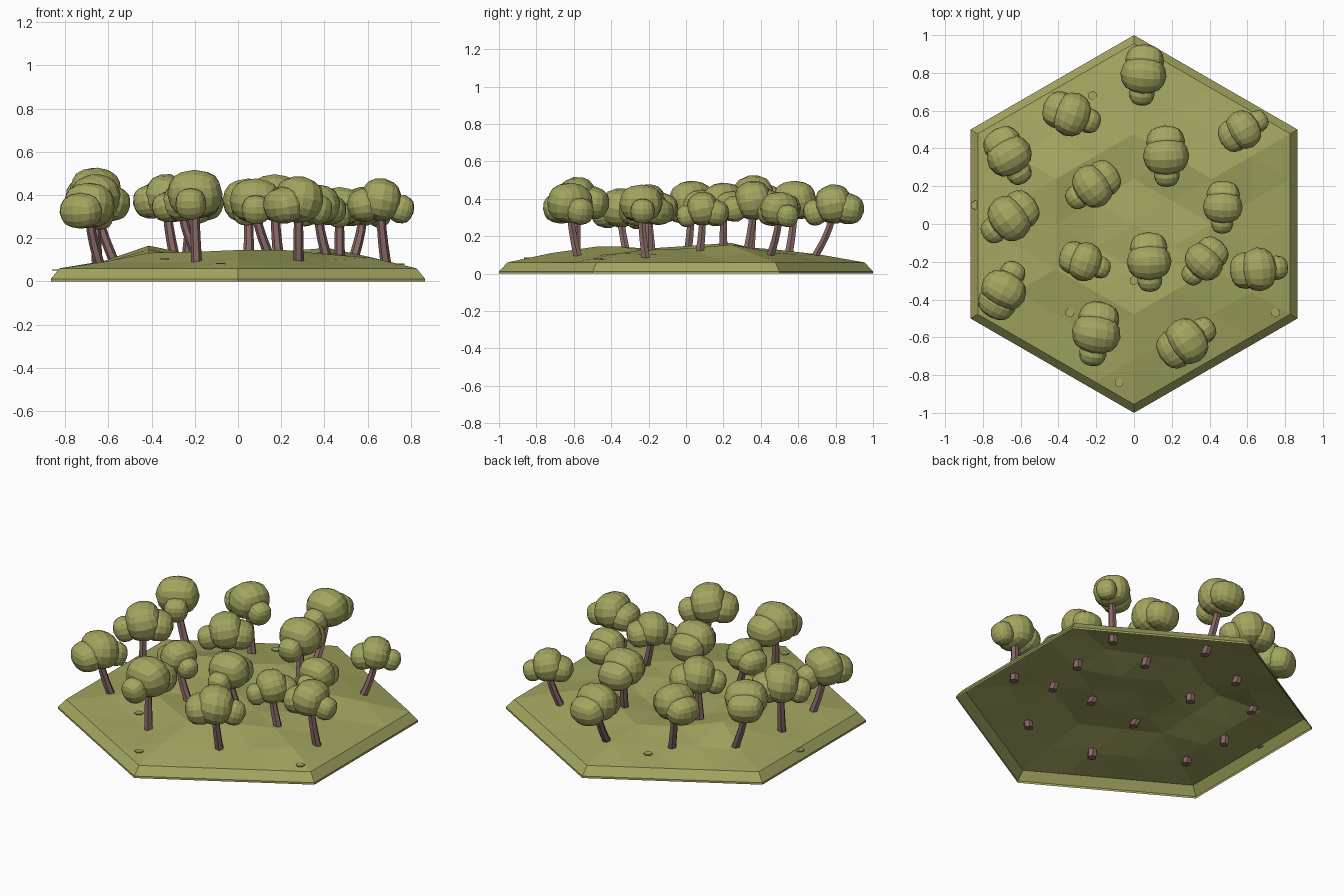
import bpy, bmesh, math, random
from mathutils import Vector, Matrix
from mathutils.bvhtree import BVHTree

if "Cube" in bpy.data.objects:
    bpy.data.objects.remove(bpy.data.objects["Cube"])

random.seed(4)


def material(name, rgb):
    m = bpy.data.materials.new(name)
    m.diffuse_color = (*rgb, 1)
    m.use_nodes = True
    m.node_tree.nodes["Principled BSDF"].inputs["Base Color"].default_value = m.diffuse_color
    return m


GREEN = material("olive green", (0.37, 0.38, 0.117))
BARK = material("bark brown", (0.25, 0.14, 0.13))


def finish(bm, name, mat):
    me = bpy.data.meshes.new(name)
    bm.to_mesh(me)
    bm.free()
    me.materials.append(mat)
    ob = bpy.data.objects.new(name, me)
    bpy.context.collection.objects.link(ob)
    return ob


# Ground: rolling triangular grid with a bevelled, open-bottomed skirt
N, R = 4, 0.955
STEP = R / N
RING_Z = [0.125, 0.115, 0.135, 0.098, 0.06]
bm = bmesh.new()
grid = {}
for q in range(-N, N + 1):
    for r in range(-N, N + 1):
        ring = max(abs(q), abs(r), abs(q + r))
        if ring > N:
            continue
        x, y = STEP * q * math.sqrt(3) / 2, STEP * (r + q / 2)
        z = RING_Z[ring] + (random.uniform(-0.015, 0.015) if ring < N else 0)
        if ring == 2 and abs(q) == 2 and abs(y - STEP) < 0.01:
            z = 0.165 if q < 0 else 0.155      # two tallest hillocks
        grid[q, r] = bm.verts.new((x, y, z))
for (q, r), v in grid.items():
    for a, b in (((q + 1, r), (q, r + 1)), ((q + 1, r - 1), (q + 1, r))):
        if a in grid and b in grid:
            bm.faces.new((v, grid[a], grid[b]))


def hexagon(radius, z):
    return [bm.verts.new((radius * math.cos(math.radians(30 + 60 * i)),
                          radius * math.sin(math.radians(30 + 60 * i)), z)) for i in range(6)]


rings = [hexagon(1, 0), hexagon(1, 0.012), hexagon(R, 0.06)]
for lo, hi in zip(rings, rings[1:]):
    for i in range(6):
        j = (i + 1) % 6
        bm.faces.new((lo[i], lo[j], hi[j], hi[i]))
tree_bvh = BVHTree.FromBMesh(bm)
finish(bm, "ground_tile", GREEN)


def ground_z(x, y):
    hit = tree_bvh.ray_cast(Vector((x, y, 1)), Vector((0, 0, -1)))[0]
    return hit.z if hit else 0.06


# Small flat hexagonal tufts lying on the ground
for x, y in ((-0.22, 0.68), (-0.84, 0.1), (0, -0.3), (-0.34, -0.47), (0.75, -0.47), (-0.08, -0.84)):
    bm = bmesh.new()
    bmesh.ops.create_cone(bm, cap_ends=True, segments=6, radius1=0.025, radius2=0.025, depth=0.006,
                          matrix=Matrix.Translation((x, y, ground_z(x, y) + 0.008)))
    finish(bm, "ground_tuft", GREEN)


def add_lobe(bm, center, size, angle, tilt):
    """Faceted leaf clump: a gridded cube pushed most of the way to a sphere."""
    part = bmesh.new()
    bmesh.ops.create_cube(part, size=2)
    bmesh.ops.subdivide_edges(part, edges=part.edges[:], cuts=3, use_grid_fill=True)
    for v in part.verts:
        v.co = v.co.normalized() * 0.9 + v.co * 0.1 / 1.2
    mat = (Matrix.Translation(center) @ Matrix.Rotation(angle, 4, 'Z')
           @ Matrix.Rotation(tilt, 4, 'Y') @ Matrix.Diagonal((*size, 1)))
    part.transform(mat)
    me = bpy.data.meshes.new("tmp")
    part.to_mesh(me)
    part.free()
    bm.from_mesh(me)
    bpy.data.meshes.remove(me)


def add_crown(x, y, top, angle, s):
    bm = bmesh.new()
    d = Vector((math.cos(angle), math.sin(angle), 0))
    c = Vector((x, y, top - 0.108 * s))
    up = Vector((0, 0, 1))
    add_lobe(bm, c, Vector((0.103, 0.125, 0.108)) * s, angle, 0.2)
    add_lobe(bm, c - d * 0.075 * s - up * 0.025 * s, Vector((0.09, 0.105, 0.085)) * s, angle, -0.2)
    add_lobe(bm, c + d * 0.1 * s - up * 0.045 * s, Vector((0.065, 0.07, 0.072)) * s, angle, 0.3)
    finish(bm, "tree_crown", GREEN)
    return c


def add_trunk(bx, by, top):
    """Six-sided tapering trunk that leans out and then straightens."""
    bm = bmesh.new()
    foot = Vector((bx, by, ground_z(bx, by) - 0.045))
    prev, count = None, 5
    for k in range(count + 1):
        t = k / count
        lean = math.sin(t * math.pi / 2)
        p = Vector((foot.x + (top.x - foot.x) * lean, foot.y + (top.y - foot.y) * lean,
                    foot.z + (top.z - foot.z) * t))
        rad = 0.026 - 0.007 * t
        ring = [bm.verts.new(p + Vector((rad * math.cos(i * math.pi / 3),
                                         rad * math.sin(i * math.pi / 3), 0))) for i in range(6)]
        if prev:
            for i in range(6):
                j = (i + 1) % 6
                bm.faces.new((prev[i], prev[j], ring[j], ring[i]))
        else:
            bm.faces.new(ring[::-1])
        prev = ring
    bm.faces.new(prev)
    finish(bm, "tree_trunk", BARK)


# Trees: crown x, y, top height, small-lobe direction, scale, trunk foot x, y
TREES = [
    (0.05, 0.79, 0.48, -95, 1.0, 0.05, 0.67),
    (-0.33, 0.58, 0.50, -20, 0.97, -0.28, 0.54),
    (-0.66, 0.36, 0.53, -60, 1.0, -0.56, 0.34),
    (0.17, 0.36, 0.50, -88, 1.0, 0.19, 0.32),
    (0.58, 0.50, 0.44, 30, 0.86, 0.52, 0.44),
    (-0.22, 0.20, 0.49, 215, 0.97, -0.24, 0.20),
    (-0.66, 0.03, 0.50, 217, 1.03, -0.65, 0.0),
    (0.47, 0.09, 0.44, -92, 0.86, 0.47, 0.07),
    (-0.26, -0.20, 0.46, -20, 0.86, -0.17, -0.21),
    (0.08, -0.20, 0.48, -88, 0.97, 0.16, -0.18),
    (0.37, -0.20, 0.45, 228, 0.88, 0.42, -0.20),
    (0.66, -0.24, 0.48, 5, 0.95, 0.69, -0.21),
    (-0.69, -0.35, 0.46, 62, 1.0, -0.63, -0.30),
    (-0.20, -0.58, 0.52, -100, 1.06, -0.19, -0.59),
    (0.28, -0.62, 0.49, 33, 1.03, 0.28, -0.57),
]
for x, y, top, ang, s, bx, by in TREES:
    add_trunk(bx, by, add_crown(x, y, top, math.radians(ang), s))
